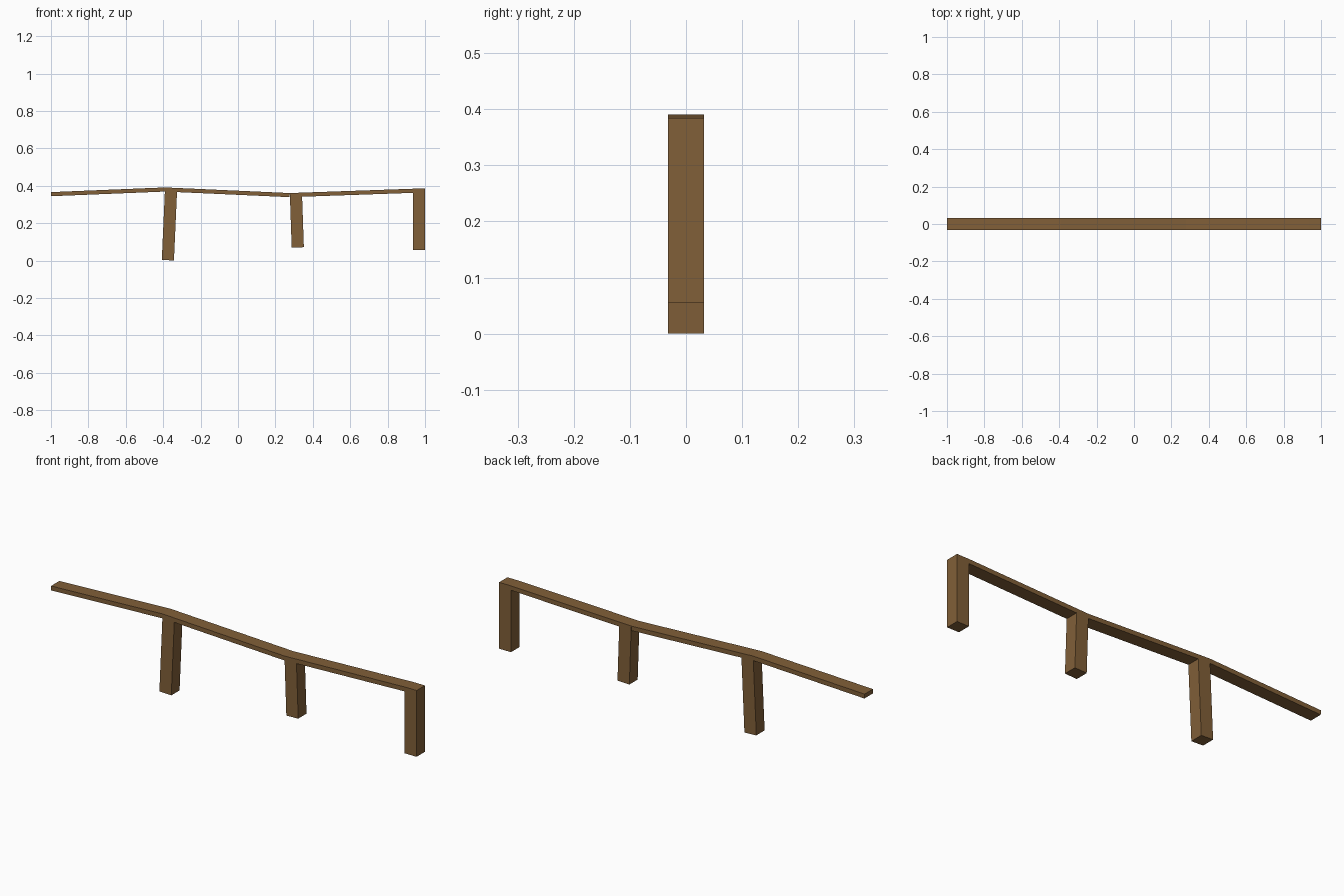
import bpy, bmesh, math
from mathutils import Matrix, Vector

if "Cube" in bpy.data.objects:
    bpy.data.objects.remove(bpy.data.objects["Cube"])

W = 0.065      # depth of all timbers, also post width
T = 0.022      # rail thickness

wood = bpy.data.materials.new("brown wood")
wood.diffuse_color = (0.22, 0.115, 0.04, 1)
wood.use_nodes = True
wood.node_tree.nodes["Principled BSDF"].inputs["Base Color"].default_value = wood.diffuse_color


def timber(name, x, z, slope, x0, x1, z0, z1):
    """Box in a frame whose origin is (x, 0, z), tilted along the rail slope."""
    bm = bmesh.new()
    bmesh.ops.create_cube(bm, size=1)
    bmesh.ops.scale(bm, vec=(x1 - x0, W, z1 - z0), verts=bm.verts)
    bmesh.ops.translate(bm, vec=((x0 + x1) / 2, 0, (z0 + z1) / 2), verts=bm.verts)
    frame = Matrix.Translation(Vector((x, 0, z))) @ Matrix.Rotation(-slope, 4, 'Y')
    bm.transform(frame)
    mesh = bpy.data.meshes.new(name)
    bm.to_mesh(mesh)
    bm.free()
    mesh.materials.append(wood)
    bpy.context.collection.objects.link(bpy.data.objects.new(name, mesh))


# Top edge points of the rail, and the drop of the post hanging at each one
points = [(-1.0, 0.366), (-0.39, 0.391), (0.277, 0.361), (0.935, 0.384), (1.0, 0.384)]
drops = [None, 0.388, 0.292, 0.328]

for i, drop in enumerate(drops):
    (xa, za), (xb, zb) = points[i], points[i + 1]
    slope = math.atan2(zb - za, xb - xa)
    # rail section
    timber(f"rail_{i + 1}", xa, za, slope, 0, math.hypot(xb - xa, zb - za), -T, 0)
    # post square to its rail section
    if drop:
        timber(f"post_{i}", xa, za, slope, 0, W, -drop, -T)
